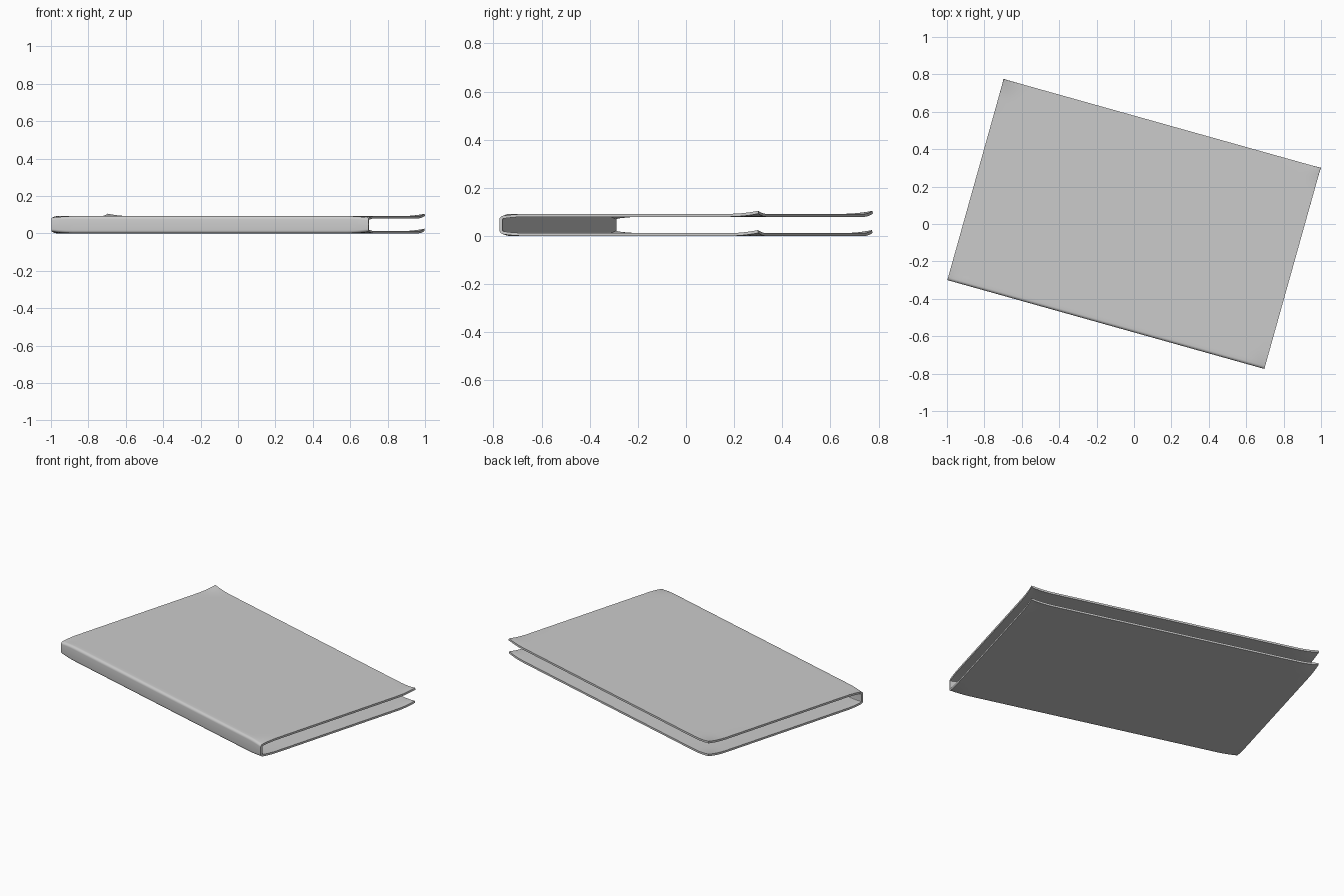
import bpy, bmesh, math
from mathutils import Matrix

if "Cube" in bpy.data.objects:
    bpy.data.objects.remove(bpy.data.objects["Cube"])

L, D, H = 1.76, 1.116, 0.092      # spine length, cover depth, overall thickness
T, R = 0.012, 0.016               # board thickness, spine edge radius
ANGLE = math.atan2(-0.475, 1.695)


def falloff(dist, reach):
    return max(0.0, 1 - dist / reach) ** 2


# Stations along the spine, denser near both ends
near = [0, 0.012, 0.025, 0.04, 0.06, 0.085, 0.12]
us = near + [L * k / 8 for k in range(1, 8)] + [L - u for u in reversed(near)]

# C-shaped outer profile: bottom board, rounded spine, top board
board = [D - n for n in near] + [D * k / 6 for k in (5, 4, 3, 2, 1)][1:] + [0.1, 0.06, 0.035]
lower = [(v, 0.0) for v in board]
for k in range(6):
    a = math.pi / 2 * k / 5
    lower.append((R - R * math.sin(a), R - R * math.cos(a)))
profile = lower + [(0, H / 2)] + [(v, H - z) for v, z in reversed(lower)]

# Sheet with lifted free corners and pinched spine ends
bm = bmesh.new()
grid = []
for u in us:
    end = min(u, L - u)
    row = []
    for v, z in profile:
        lift = 0.013 * falloff(math.hypot(end, D - v), 0.13)
        pinch = 0.02 * (0.5 - z / H) * falloff(math.hypot(end, v), 0.12)
        row.append(bm.verts.new((u - L / 2, v - D / 2, z + lift + pinch)))
    grid.append(row)
for a, b in zip(grid, grid[1:]):
    for j in range(len(profile) - 1):
        bm.faces.new((a[j], b[j], b[j + 1], a[j + 1]))
bm.transform(Matrix.Rotation(ANGLE, 4, 'Z'))
mesh = bpy.data.meshes.new("book_cover")
bm.to_mesh(mesh)
bm.free()

cover = bpy.data.objects.new("book_cover", mesh)
bpy.context.collection.objects.link(cover)
bpy.context.view_layer.objects.active = cover
cover.select_set(True)

# Board thickness, grown inwards
solid = cover.modifiers.new("thickness", 'SOLIDIFY')
solid.thickness = T
solid.offset = -1
bpy.ops.object.modifier_apply(modifier=solid.name)
bpy.ops.object.shade_smooth_by_angle(angle=math.radians(40))
